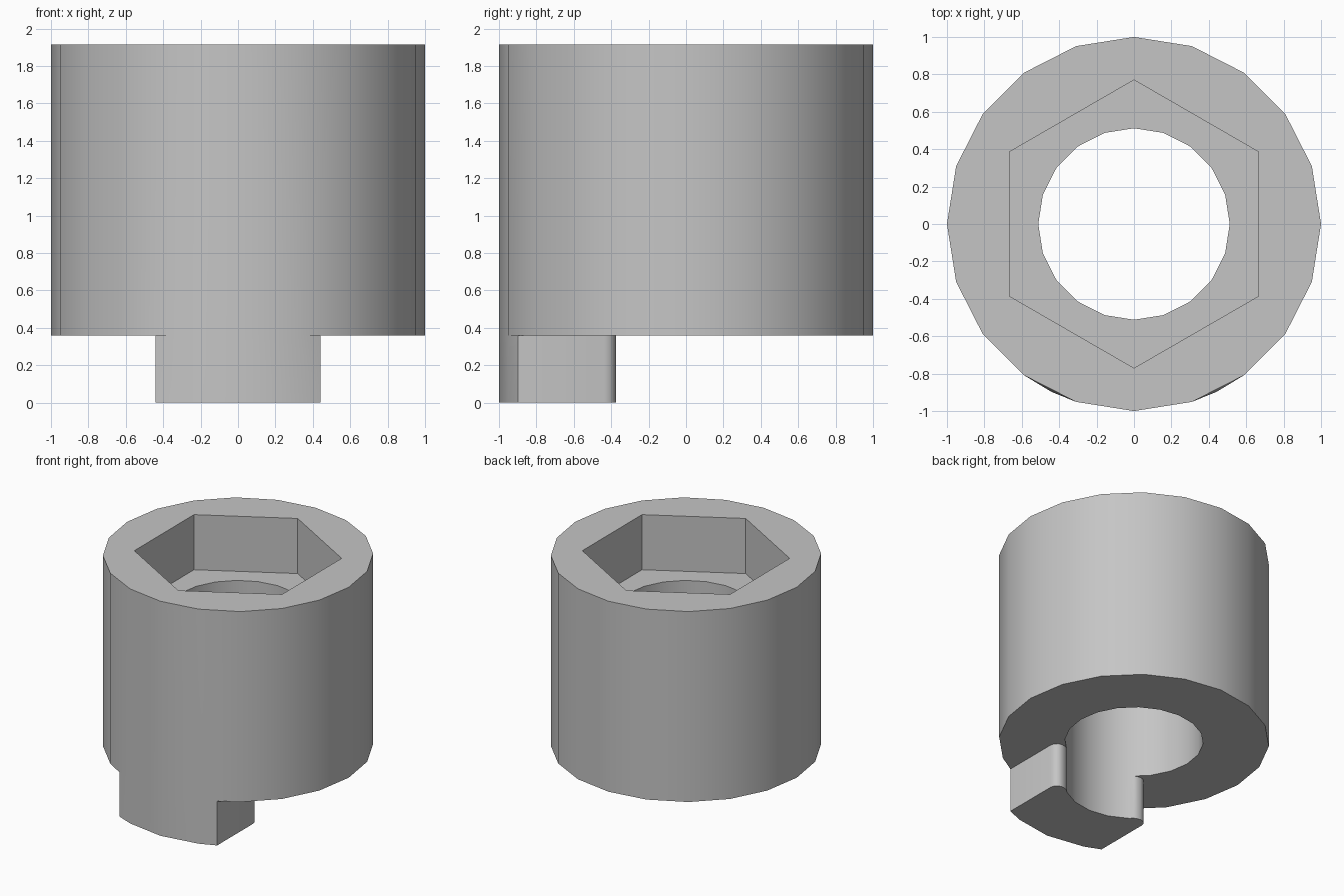
import bpy
import bmesh
import math

cube = bpy.data.objects.get("Cube")
if cube:
    bpy.data.objects.remove(cube, do_unlink=True)

TOP, FLOOR, BASE = 1.915, 1.465, 0.36
SIDES = 20

bm = bmesh.new()
cache = {}


def vert(p, z):
    key = (round(p[0], 4), round(p[1], 4), z)
    if key not in cache:
        cache[key] = bm.verts.new(key)
    return cache[key]


def face(points, z):
    bm.faces.new([vert(p, z) for p in points])


def ring(radius, n):
    # counter-clockwise, starting at the front
    step = 2 * math.pi / n
    return [(radius * math.sin(i * step), -radius * math.cos(i * step)) for i in range(n)]


def mirrored(points):
    return [(-x, y) for x, y in points]


def walls(points, z0, z1, extra=None):
    # closed wall; extra adds a corner to the lower edge of a segment
    for i, a in enumerate(points):
        j = (i + 1) % len(points)
        b = points[j]
        low = [vert(b, z0), vert(a, z0)]
        if extra and i in extra:
            low.insert(1, vert(extra[i], z0))
        bm.faces.new([vert(a, z1), vert(b, z1)][::1] + low)


def annulus(outer, inner, z):
    edges = []
    for loop in (outer, inner):
        for a, b in zip(loop, loop[1:] + loop[:1]):
            pair = (vert(a, z), vert(b, z))
            edges.append(bm.edges.get(pair) or bm.edges.new(pair))
    bmesh.ops.triangle_fill(bm, use_beauty=True, use_dissolve=False, edges=edges)


def split(points, k, c, m):
    # front part over the tab, and the rest of the ring
    front = [m] + points[SIDES - k:] + points[:k + 1] + [c]
    rest = [c] + points[k + 1:SIDES - k] + [m]
    return front, rest


outer, bore, hexagon = ring(1.0, SIDES), ring(0.512, SIDES), ring(0.77, 6)

# Side profile of the tab, from outer corner round its lip to the bore
lip = [(0.44, -0.898), (0.44, -0.435), (0.432, -0.405), (0.41, -0.383),
       (0.38, -0.375), (0.35, -0.38), (0.325, -0.39)]
lip_r = mirrored(lip)
outer_front, outer_rest = split(outer, 1, lip[0], lip_r[0])
bore_front, bore_rest = split(bore, 2, lip[-1], lip_r[-1])

# Collar walls, hexagonal socket and bore
walls(outer, BASE, TOP, {1: lip[0], 18: lip_r[0]})
walls(hexagon, FLOOR, TOP)
walls(bore, BASE, FLOOR, {2: lip[-1], 17: lip_r[-1]})
annulus(outer, hexagon, TOP)
annulus(hexagon, bore, FLOOR)

# Underside around the tab
face(outer_rest + lip_r[1:-1] + bore_rest[::-1] + lip[-2:0:-1], BASE)

# Drive tab
tab = outer_front + lip[1:-1] + bore_front[::-1] + lip_r[-2:0:-1]
walls(tab, 0.0, BASE)
face(tab, 0.0)

bmesh.ops.recalc_face_normals(bm, faces=bm.faces[:])
mesh = bpy.data.meshes.new("socket_collar")
bm.to_mesh(mesh)
bm.free()
collar = bpy.data.objects.new("socket_collar", mesh)
bpy.context.collection.objects.link(collar)

# Plain grey
grey = bpy.data.materials.new("plain_grey")
grey.use_nodes = True
colour = (0.56, 0.56, 0.56, 1.0)
grey.diffuse_color = colour
grey.node_tree.nodes["Principled BSDF"].inputs["Base Color"].default_value = colour
mesh.materials.append(grey)

bpy.ops.object.select_all(action="DESELECT")
collar.select_set(True)
bpy.context.view_layer.objects.active = collar
bpy.ops.object.shade_smooth_by_angle(angle=math.radians(35))
